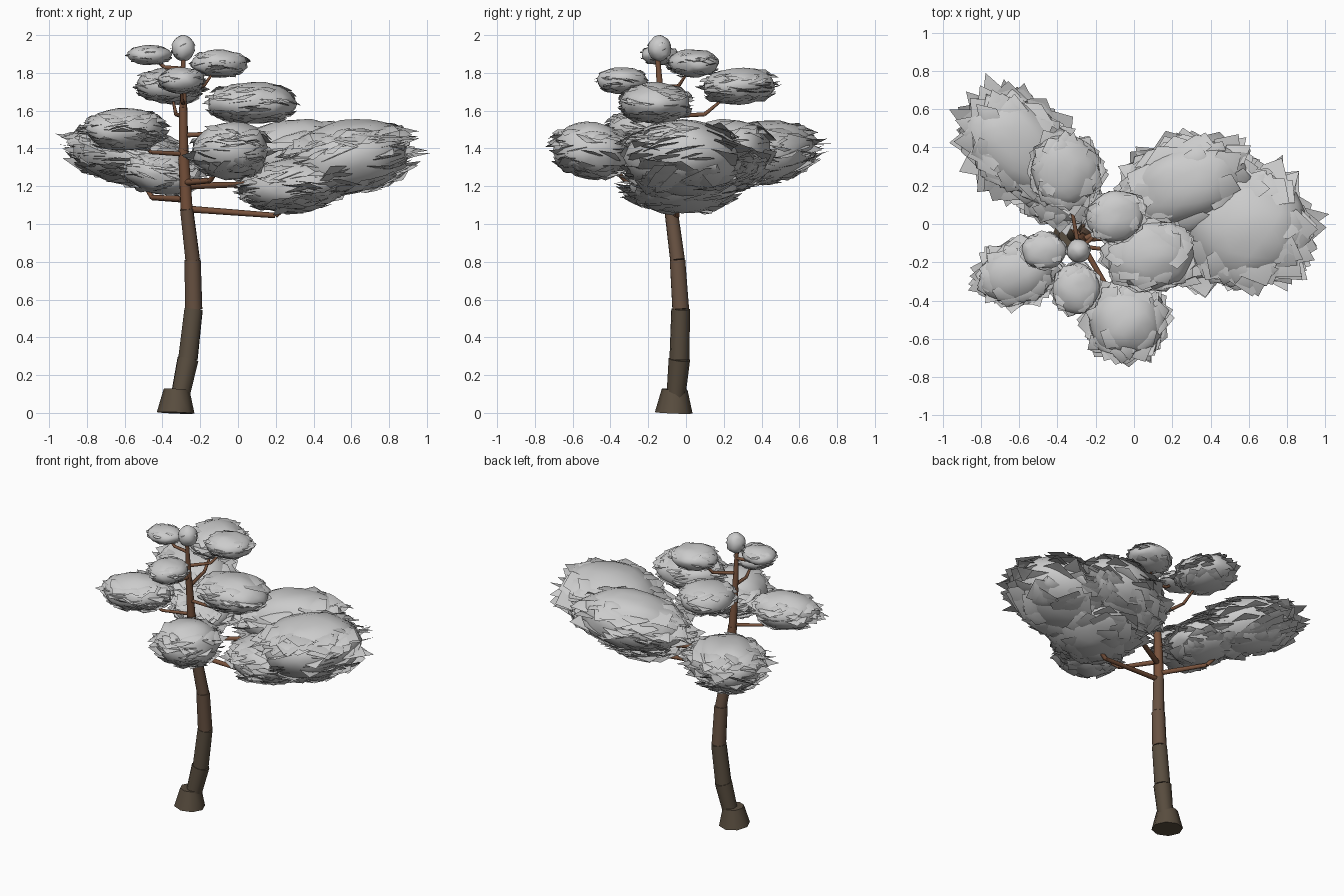
import bpy, bmesh, math, random
from mathutils import Vector, Matrix, Euler, noise

if "Cube" in bpy.data.objects:
    bpy.data.objects.remove(bpy.data.objects["Cube"])

random.seed(4)

def material(name, color):
    m = bpy.data.materials.new(name)
    m.diffuse_color = (*color, 1)
    m.use_nodes = True
    m.node_tree.nodes["Principled BSDF"].inputs["Base Color"].default_value = m.diffuse_color
    return m

bark_dark = material("dark_bark", (0.10, 0.075, 0.05))
bark_mid = material("mid_bark", (0.14, 0.085, 0.055))
bark_red = material("red_bark", (0.19, 0.085, 0.045))

def finish(name, bm, mat=None, angle=50):
    me = bpy.data.meshes.new(name)
    bm.to_mesh(me)
    bm.free()
    ob = bpy.data.objects.new(name, me)
    bpy.context.collection.objects.link(ob)
    if mat:
        me.materials.append(mat)
    bpy.ops.object.select_all(action='DESELECT')
    ob.select_set(True)
    bpy.context.view_layer.objects.active = ob
    bpy.ops.object.shade_smooth_by_angle(angle=math.radians(angle))
    return ob

def cone_between(bm, a, b, r1, r2, sides):
    a, b = Vector(a), Vector(b)
    d = b - a
    M = Matrix.Translation((a + b) / 2) @ d.to_track_quat('Z', 'Y').to_matrix().to_4x4()
    bmesh.ops.create_cone(bm, cap_ends=True, segments=sides, radius1=r1,
                          radius2=r2, depth=d.length, matrix=M)

# Trunk: stacked tapering segments along a bent path (x, y, z, radius)
path = [(-0.31, -0.055, 0.07, .052), (-0.265, -0.035, 0.285, .055), (-0.235, -0.028, 0.55, .048),
        (-0.24, -0.045, 0.81, .041), (-0.272, -0.08, 1.08, .034), (-0.288, -0.105, 1.36, .028),
        (-0.29, -0.13, 1.62, .021), (-0.29, -0.15, 1.88, .012)]

def trunk_at(z):
    for p, q in zip(path, path[1:]):
        if z <= q[2]:
            return Vector(p[:3]).lerp(Vector(q[:3]), (z - p[2]) / (q[2] - p[2]))
    return Vector(path[-1][:3])

bm = bmesh.new()
cone_between(bm, (-0.33, -0.065, 0.0), (-0.325, -0.06, 0.125), .1, .068, 8)
finish("trunk_base", bm, bark_dark)
for i, (p, q) in enumerate(zip(path, path[1:])):
    bm = bmesh.new()
    cone_between(bm, p[:3], q[:3], p[3] * 0.96, q[3] * 1.04, 10)
    finish(f"trunk_segment_{i + 1}", bm,
           bark_dark if i < 2 else bark_mid if i < 4 else bark_red)

# Leaf clump: lumpy ellipsoid core covered by large overlapping pointed plates
def leaf_clump(name, c, r, yaw, tilt, plates, spike):
    bm = bmesh.new()
    bmesh.ops.create_icosphere(bm, subdivisions=3, radius=0.88)
    offset = Vector(c) * 7
    for v in bm.verts:
        v.co *= 1 + 0.10 * noise.noise(v.co * 2.2 + offset)
    for _ in range(plates):
        z = random.uniform(-0.92, 0.75)
        a = random.uniform(0, math.tau)
        h = math.sqrt(1 - z * z)
        d = Vector((h * math.cos(a), h * math.sin(a), z))
        out = Vector((d.x, d.y, d.z * 0.5)).normalized()
        side = Vector((-math.sin(a), math.cos(a), random.uniform(-0.5, 0.5)))
        w = random.uniform(0.17, 0.32)
        flat = 1 - abs(z)
        tip = d.lerp(out, 0.8).normalized() * (0.95 + random.uniform(0, spike) * flat)
        tip.z += random.uniform(-0.12, 0.12) * flat
        root = (d * 1.3 - out * 0.5).normalized() * 0.80
        mid = d * random.uniform(0.92, 1.0)
        wing = d * 0.87
        vs = [bm.verts.new(p) for p in
              (root - side * w * 0.6, root + side * w * 0.6, wing + side * w, tip, wing - side * w, mid)]
        for k in range(5):
            f = bm.faces.new((vs[k], vs[(k + 1) % 5], vs[5]))
            f.normal_update()
            if f.normal.dot(d) < 0:
                f.normal_flip()
    rot = Euler((0, math.radians(-tilt), math.radians(yaw))).to_matrix().to_4x4()
    bm.transform(Matrix.Translation(c) @ rot @ Matrix.Diagonal((*r, 1)))
    finish(name, bm, angle=60)

# name, centre, radii, yaw, tilt, plates, spike length, branch height (0 = none)
clumps = [
    ("right_large", (.58, -.02, 1.35), (.37, .34, .23), 0, 10, 170, .35, 1.08),
    ("right_lower", (.31, -.02, 1.21), (.32, .33, .17), 0, 6, 130, .25, 0),
    ("right_back", (.27, .21, 1.37), (.39, .25, .21), 18, 8, 150, .25, 1.20),
    ("left_back", (-.60, .40, 1.38), (.36, .26, .19), 137, 8, 160, .35, 1.13),
    ("left_back_inner", (-.40, .21, 1.28), (.25, .23, .14), 135, 8, 90, .25, 0),
    ("front", (-.04, -.50, 1.39), (.23, .23, .17), -60, 6, 100, .25, 1.22),
    ("left_front", (-.60, -.25, 1.50), (.24, .18, .13), 200, 0, 100, .25, 1.37),
    ("right_upper", (.075, -.16, 1.64), (.265, .21, .125), 0, 0, 80, .1, 1.47),
    ("back_upper", (-.36, .28, 1.73), (.22, .20, .11), 110, 3, 80, .2, 1.57),
    ("front_upper", (-.30, -.34, 1.76), (.14, .15, .08), 0, 0, 50, .1, 1.64),
    ("right_crown", (-.095, .04, 1.85), (.17, .15, .085), 20, 0, 50, .1, 1.72),
    ("left_crown", (-.47, -.14, 1.895), (.13, .11, .06), 0, 0, 30, .05, 1.82),
    ("top", (-.29, -.14, 1.93), (.07, .07, .078), 0, 0, 10, 0, 0),
]

# Branches run out below each clump, then bend up into it
for name, c, r, yaw, tilt, plates, spike, z0 in clumps:
    leaf_clump(name + "_leaves", c, r, yaw, tilt, plates, spike)
    if z0:
        start, end = trunk_at(z0), Vector(c)
        elbow = start.lerp(end, 0.55)
        elbow.z = min(z0 + 0.01, c[2] - 0.02) if z0 > 1.1 else 1.045
        thick = 0.018 if z0 < 1.3 else 0.013
        bm = bmesh.new()
        cone_between(bm, start, elbow, thick, thick * 0.8, 6)
        cone_between(bm, elbow, elbow.lerp(end, 0.7), thick * 0.8, thick * 0.4, 6)
        finish(name + "_branch", bm, bark_red, 65)
